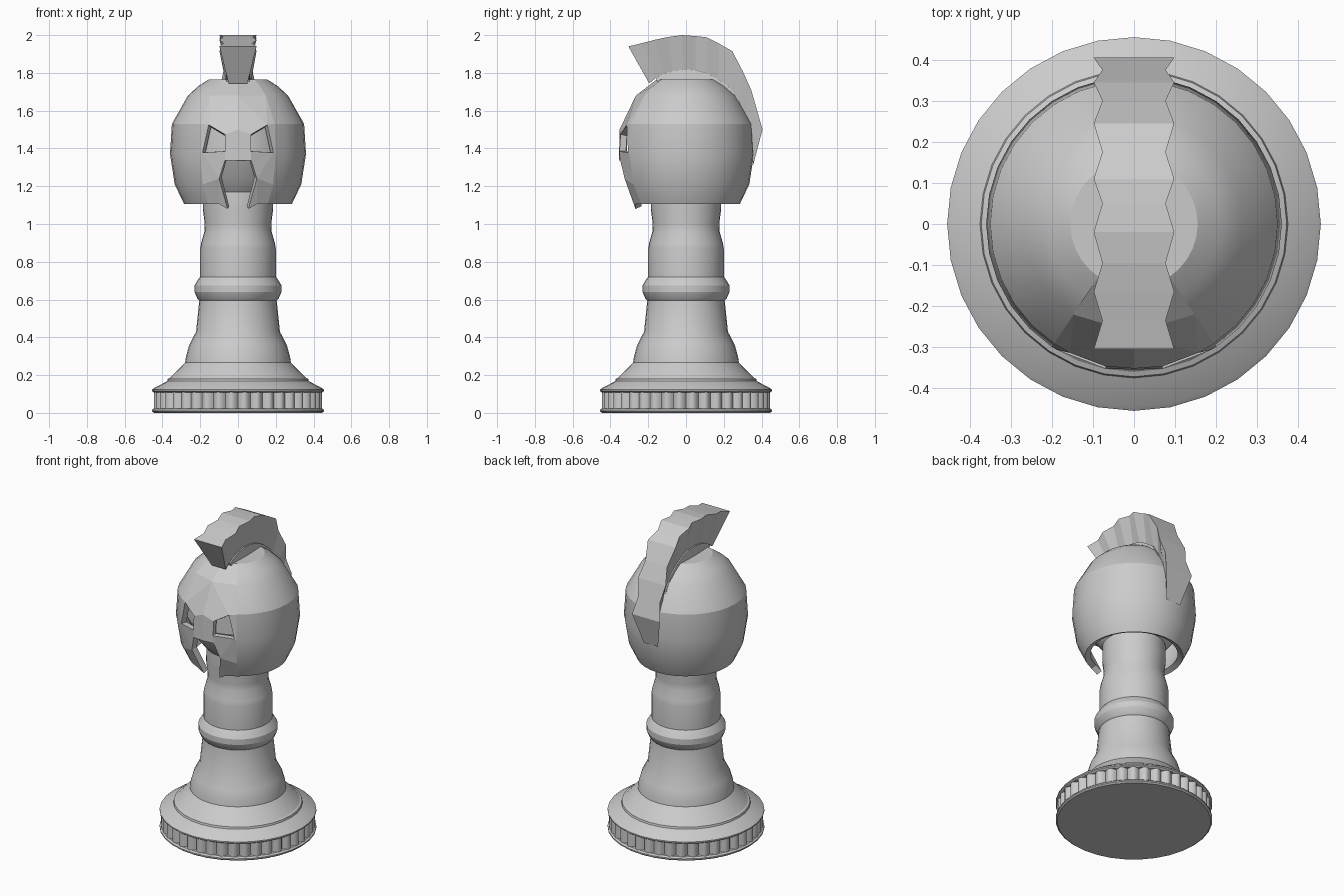
import bpy, bmesh
from math import sin, cos, pi, sqrt, radians

if "Cube" in bpy.data.objects:
    bpy.data.objects.remove(bpy.data.objects["Cube"])

SEGS = 32


def finish(name, bm, smooth=None):
    bmesh.ops.remove_doubles(bm, verts=bm.verts, dist=0.0005)
    bmesh.ops.recalc_face_normals(bm, faces=bm.faces)
    mesh = bpy.data.meshes.new(name)
    bm.to_mesh(mesh)
    bm.free()
    obj = bpy.data.objects.new(name, mesh)
    bpy.context.collection.objects.link(obj)
    bpy.ops.object.select_all(action='DESELECT')
    obj.select_set(True)
    bpy.context.view_layer.objects.active = obj
    if smooth:
        bpy.ops.object.shade_smooth_by_angle(angle=radians(smooth))
    return obj


def lathe(bm, profile, first=0, last=SEGS):
    """Revolve (radius, z) points; step 0 faces the front (-y)."""
    def point(r, z, i):
        a = 2 * pi * i / SEGS
        return bm.verts.new((r * sin(a), -r * cos(a), z))
    for (r0, z0), (r1, z1) in zip(profile, profile[1:]):
        for i in range(first, last):
            quad = []
            if r0 > 0:
                quad += [point(r0, z0, i), point(r0, z0, i + 1)]
            else:
                quad += [point(0, z0, i)]
            if r1 > 0:
                quad += [point(r1, z1, i + 1), point(r1, z1, i)]
            else:
                quad += [point(0, z1, i)]
            bm.faces.new(quad)


# Turned pawn body, with a plain head hidden inside the helmet
bm = bmesh.new()
lathe(bm, [(0, 0), (.445, 0), (.455, .008), (.455, .016), (.445, .024),
           (.41, .024), (.41, .108), (.445, .108), (.455, .115), (.455, .123),
           (.445, .131), (.375, .168), (.372, .18), (.36, .185), (.28, .267),
           (.275, .3), (.258, .36), (.222, .43), (.205, .595), (.215, .605),
           (.23, .64), (.23, .675), (.212, .705), (.2, .72), (.2, .87),
           (.195, .9), (.178, .96), (.176, 1.0), (.185, 1.07), (.183, 1.17),
           (.24, 1.24), (.3, 1.38), (.3, 1.52), (.22, 1.66), (0, 1.7)])
finish("pawn_body", bm, 22)

# Rounded flutes around the base
bm = bmesh.new()
FLUTES, STEPS = 40, 6
rings = []
for z in (.022, .11):
    ring = []
    for i in range(FLUTES * STEPS):
        a = 2 * pi * i / (FLUTES * STEPS)
        r = .422 + .025 * abs(sin(a * FLUTES / 2))
        ring.append(bm.verts.new((r * sin(a), -r * cos(a), z)))
    rings.append(ring)
low, high = rings
for i in range(len(low)):
    j = (i + 1) % len(low)
    bm.faces.new((low[i], low[j], high[j], high[i]))
bm.faces.new(low)
bm.faces.new(high)
finish("base_flutes", bm, 40)

# Helmet: round shell at sides and back, faceted mask at the front
shell = [(.285, 1.105), (.335, 1.21), (.36, 1.37), (.35, 1.53),
         (.265, 1.68), (.21, 1.73), (.155, 1.765)]
MASK = 3  # mask half-width in lathe steps


def radius(z):
    for (r0, z0), (r1, z1) in zip(shell, shell[1:]):
        if z <= z1 or z1 == shell[-1][1]:
            return r0 + (r1 - r0) * (z - z0) / (z1 - z0)


pts = {'c0': (0, 1.765), 'c1': (0, 1.68), 'c2': (0, 1.5), 'c3': (0, 1.335),
       'e1': (.07, 1.475), 'e2': (.155, 1.525), 'e3': (.188, 1.378),
       'e4': (.07, 1.385), 'm1': (.07, 1.335), 'm2': (.1, 1.24),
       'm3': (.055, 1.08), 'm4': (.1, 1.105)}
for i, (r, z) in enumerate(shell):
    pts['b%d' % i] = (r * sin(2 * pi * MASK / SEGS), z)
facets = ['c0 b6 b5 b4 c1', 'c1 b4 e2', 'c1 e2 e1 c2', 'b4 b3 e2',
          'e2 b3 b2 e3', 'c2 e1 e4 m1 c3', 'e4 e3 m2 m1', 'e3 b2 b1 m2',
          'm2 b1 b0 m4', 'm2 m4 m3']
bm = bmesh.new()
lathe(bm, shell, MASK, SEGS - MASK)
for side in (1, -1):
    for facet in facets:
        corners = []
        for key in facet.split():
            x, z = pts[key]
            corners.append(bm.verts.new((side * x, -sqrt(radius(z) ** 2 - x * x), z)))
        bm.faces.new(corners)
# flat crown
crown = [2 * pi * i / SEGS for i in range(MASK, SEGS - MASK + 1)] + [0]
bm.faces.new([bm.verts.new((.155 * sin(a), -.155 * cos(a), 1.765)) for a in crown])
helmet = finish("helmet", bm)
mod = helmet.modifiers.new("thickness", 'SOLIDIFY')
mod.thickness = .035
mod.offset = -1
bpy.ops.object.modifier_apply(modifier=mod.name)
bpy.ops.object.shade_smooth_by_angle(angle=radians(22))
edge = sin(2 * pi * MASK / SEGS) / cos(2 * pi * MASK / SEGS)
for poly in helmet.data.polygons:
    c = poly.center
    if c.y < 0 and abs(c.x) < -c.y * edge * .99:
        poly.use_smooth = False


# Crest parts: loft of trapezoid sections along an arc
def loft(name, outer, inner, outer_w, inner_w):
    bm = bmesh.new()
    sections = []
    for (yo, zo), (yi, zi), wo, wi in zip(outer, inner, outer_w, inner_w):
        sections.append([bm.verts.new(p) for p in (
            (-wo, yo, zo), (wo, yo, zo), (wi, yi, zi), (-wi, yi, zi))])
    for a, b in zip(sections, sections[1:]):
        for i in range(4):
            j = (i + 1) % 4
            bm.faces.new((a[i], a[j], b[j], b[i]))
    bm.faces.new(sections[0])
    bm.faces.new(sections[-1])
    return finish(name, bm)


outer = [(-.305, 1.94), (-.235, 1.957), (-.165, 1.975), (-.095, 1.99), (-.02, 2.0),
         (.05, 1.995), (.11, 1.988), (.175, 1.955), (.245, 1.915), (.3, 1.81),
         (.345, 1.71), (.375, 1.605), (.405, 1.5)]
inner = [(-.195, 1.745), (-.16, 1.772), (-.12, 1.795), (-.07, 1.81), (-.015, 1.82),
         (.05, 1.815), (.11, 1.8), (.17, 1.768), (.235, 1.72), (.28, 1.65),
         (.315, 1.57), (.345, 1.46), (.355, 1.31)]
n = len(outer)
loft("crest_plume", outer, inner,
     [.098 if i % 2 == 0 else .077 for i in range(n)], [.05] * n)

# Band that seats the plume on the helmet
band = inner[1:-1]
seat = [(y * .86, 1.42 + (z - 1.42) * .86) for y, z in band]
loft("crest_band", band, seat, [.058] * len(band), [.066] * len(band))
